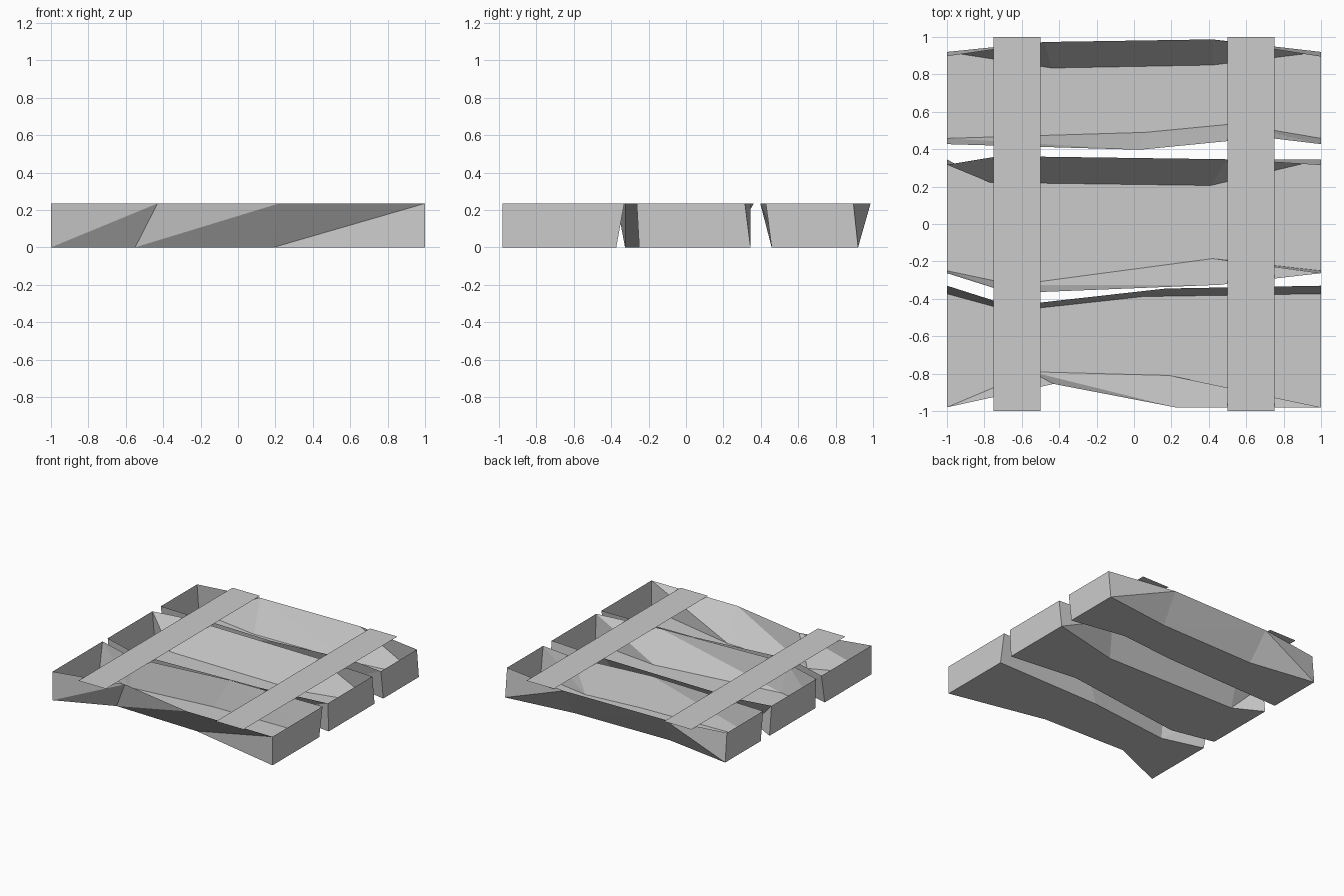
import bpy
import bmesh

if "Cube" in bpy.data.objects:
    bpy.data.objects.remove(bpy.data.objects["Cube"])

H = 0.235  # plank depth


def plank(name, front, back, flipped=()):
    """Open-topped chiselled plank; each edge is (bottom points, top points), left to right."""
    bm = bmesh.new()
    rings = []
    for level, z in ((0, 0.0), (1, H)):
        outline = front[level] + back[level][::-1]
        rings.append([bm.verts.new((x, y, z)) for x, y in outline])
    b, t = rings
    n = len(b)
    bm.faces.new(b[::-1])  # floor
    for i in range(n):     # faceted walls
        j = (i + 1) % n
        if i in flipped:
            tris = ((b[i], b[j], t[i]), (b[j], t[j], t[i]))
        else:
            tris = ((b[i], b[j], t[j]), (b[i], t[j], t[i]))
        for tri in tris:
            bm.faces.new(tri)
    finish(bm, name)


def strap(name, x0, x1):
    bm = bmesh.new()
    corners = ((x0, -1), (x1, -1), (x1, 1), (x0, 1))
    bm.faces.new([bm.verts.new((x, y, H)) for x, y in corners])
    finish(bm, name)


def finish(bm, name):
    mesh = bpy.data.meshes.new(name)
    bm.to_mesh(mesh)
    bm.free()
    bpy.context.collection.objects.link(bpy.data.objects.new(name, mesh))


# Three rough planks
plank("front_plank",
      ([(-1, -.98), (-.55, -.79), (.19, -.81), (1, -.98)],
       [(-1, -.98), (-.43, -.855), (.22, -.98), (1, -.98)]),
      ([(-1, -.373), (-.66, -.466), (.05, -.388), (1, -.373)],
       [(-1, -.33), (-.66, -.438), (.17, -.345), (1, -.33)]))

plank("middle_plank",
      ([(-1, -.25), (-.64, -.326), (.42, -.185), (1, -.25)],
       [(-1, -.263), (-.66, -.37), (.46, -.325), (1, -.263)]),
      ([(-1, .345), (-.77, .222), (.41, .206), (1, .345)],
       [(-1, .317), (-.72, .363), (.5, .346), (1, .315)]))

plank("back_plank",
      ([(-1, .458), (.06, .49), (.54, .536), (1, .458)],
       [(-1, .427), (.03, .397), (.7, .463), (1, .427)]),
      ([(-1, .92), (-.44, .834), (.42, .85), (1, .92)],
       [(-1, .897), (-.48, .973), (.42, .987), (1, .895)]),
      flipped=(6,))

# Two flat cross straps
strap("left_strap", -.75, -.5)
strap("right_strap", .5, .75)
